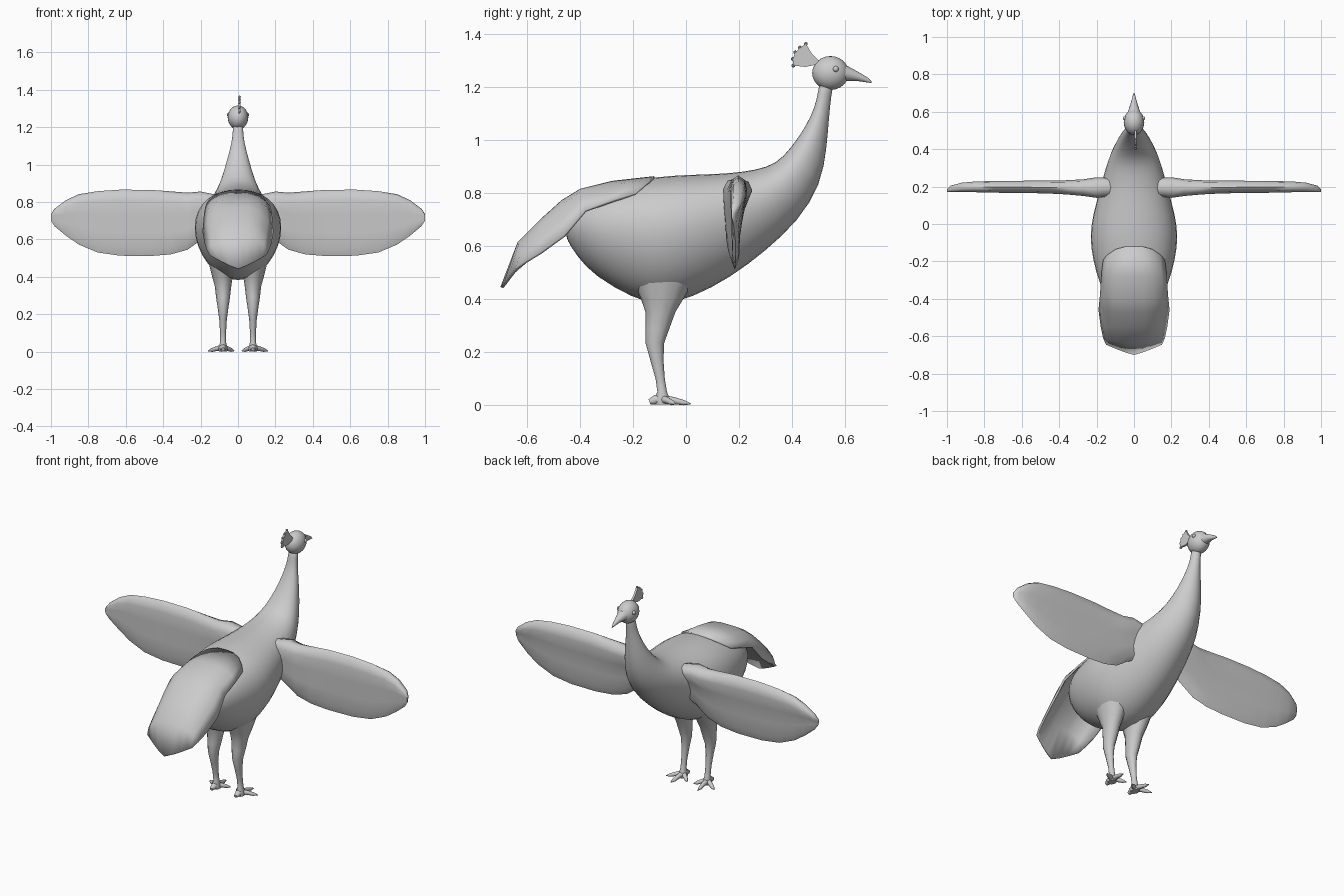
import bpy, bmesh, math
from mathutils import Vector

if "Cube" in bpy.data.objects:
    bpy.data.objects.remove(bpy.data.objects["Cube"])

grey = bpy.data.materials.new("plain grey")
grey.diffuse_color = (0.6, 0.6, 0.6, 1)
grey.use_nodes = True
grey.node_tree.nodes["Principled BSDF"].inputs["Base Color"].default_value = grey.diffuse_color


def finish(name, bm, mirror=False, subdiv=0, angle=50):
    bmesh.ops.recalc_face_normals(bm, faces=bm.faces)
    me = bpy.data.meshes.new(name)
    bm.to_mesh(me)
    bm.free()
    me.materials.append(grey)
    ob = bpy.data.objects.new(name, me)
    bpy.context.collection.objects.link(ob)
    if mirror:
        ob.modifiers.new("mirror", 'MIRROR').use_mirror_merge = False
    if subdiv:
        ob.modifiers.new("subdivision", 'SUBSURF').levels = subdiv
        ob.modifiers["subdivision"].render_levels = subdiv
    bpy.ops.object.select_all(action='DESELECT')
    ob.select_set(True)
    bpy.context.view_layer.objects.active = ob
    bpy.ops.object.shade_smooth_by_angle(angle=math.radians(angle))
    return ob


def skin(bm, rings):
    """Join point rings into a closed tube."""
    vs = [[bm.verts.new(p) for p in r] for r in rings]
    n = len(vs[0])
    for a, b in zip(vs, vs[1:]):
        for i in range(n):
            bm.faces.new((a[i], a[(i + 1) % n], b[(i + 1) % n], b[i]))
    bm.faces.new(vs[0])
    bm.faces.new(vs[-1])


def loft(name, rows, n=16, skew=0.0, **kw):
    """Rows: x centre, top/back y z, bottom/front y z, half width."""
    rings = []
    for x, ya, za, yb, zb, w in rows:
        ring = []
        for i in range(n):
            a = 2 * math.pi * i / n
            t = math.cos(a) + skew * math.sin(a) ** 2
            ring.append((x + w * math.sin(a), (ya + yb) / 2 + t * (ya - yb) / 2,
                         (za + zb) / 2 + t * (za - zb) / 2))
        rings.append(ring)
    bm = bmesh.new()
    skin(bm, rings)
    return finish(name, bm, **kw)


def tube(bm, pts, radii, n=8):
    """Tapering tube along a path."""
    pts = [Vector(p) for p in pts]
    rings = []
    for i, (p, r) in enumerate(zip(pts, radii)):
        d = pts[min(i + 1, len(pts) - 1)] - pts[max(i - 1, 0)]
        q = d.to_track_quat('Z', 'Y')
        rings.append([p + q @ Vector((r * math.cos(2 * math.pi * k / n),
                                      r * math.sin(2 * math.pi * k / n), 0)) for k in range(n)])
    skin(bm, rings)


# Body and neck in one skin
loft("body_and_neck", [
    (0, -.465, .69, -.455, .63, .05), (0, -.41, .77, -.41, .555, .13),
    (0, -.31, .82, -.345, .48, .19), (0, -.18, .855, -.20, .395, .225),
    (0, -.05, .87, -.10, .365, .243), (0, .07, .873, .02, .395, .225),
    (0, .17, .877, .17, .475, .19), (0, .26, .888, .30, .575, .162),
    (0, .34, .91, .425, .69, .13), (0, .395, .97, .512, .83, .09),
    (0, .455, 1.055, .532, .97, .06), (0, .488, 1.13, .54, 1.08, .036),
    (0, .497, 1.18, .548, 1.17, .027), (0, .505, 1.225, .56, 1.21, .03)],
    n=16, skew=.18, subdiv=1)

# Head
bm = bmesh.new()
bmesh.ops.create_uvsphere(bm, u_segments=20, v_segments=12, radius=1)
for v in bm.verts:
    v.co = Vector((v.co.x * .055, .545 + v.co.y * .069, 1.252 + v.co.z * .064))
finish("head", bm)

# Beak
loft("beak", [(0, .58, 1.292, .575, 1.215, .042), (0, .61, 1.278, .605, 1.222, .03),
              (0, .65, 1.256, .645, 1.222, .017), (0, .685, 1.235, .68, 1.217, .008),
              (0, .70, 1.22, .70, 1.214, .002)], n=12)

# Eyes
bm = bmesh.new()
bmesh.ops.create_uvsphere(bm, u_segments=12, v_segments=8, radius=.011)
bmesh.ops.translate(bm, verts=bm.verts, vec=(.049, .565, 1.267))
finish("eyes", bm, mirror=True)

# Crest: a thin fan with small beads on its rim
rim = [(.405, 1.28), (.403, 1.305), (.412, 1.33), (.43, 1.348), (.452, 1.362)]
fan = [(.50, 1.285)] + [(.45, 1.275)] + rim + [(.475, 1.325), (.505, 1.295)]
bm = bmesh.new()
skin(bm, [[(x, y, z) for y, z in fan] for x in (.002, .014)])
for y, z in rim:
    b = bmesh.ops.create_icosphere(bm, subdivisions=1, radius=.008)
    bmesh.ops.translate(bm, verts=b["verts"], vec=(.008, y, z))
finish("crest", bm, angle=30)

# Tail: arched sheet (centre y z, edge y z, half width, arch power)
tail = [(-.12, .863, -.19, .80, .165, 3), (-.28, .845, -.27, .775, .175, 3),
        (-.40, .815, -.38, .735, .182, 4), (-.47, .772, -.46, .64, .19, 4),
        (-.55, .70, -.55, .575, .178, 4), (-.635, .615, -.61, .54, .165, 4),
        (-.70, .445, -.645, .515, .15, 1.2)]
cols = (-1, -.85, -.6, -.3, 0, .3, .6, .85, 1)
bm = bmesh.new()
grid = []
for yc, zc, ye, ze, w, p in tail:
    grid.append([bm.verts.new((w * t, yc + (ye - yc) * abs(t) ** p,
                               zc + (ze - zc) * abs(t) ** p)) for t in cols])
for a, b in zip(grid, grid[1:]):
    for i in range(len(cols) - 1):
        bm.faces.new((a[i], a[i + 1], b[i + 1], b[i]))
ob = finish("tail", bm, angle=40)
mod = ob.modifiers.new("thickness", 'SOLIDIFY')
mod.thickness = .012
mod.offset = -1

# Wings: sections along x (x, top z, bottom z, y centre, half thickness)
wing = [(.12, .84, .64, .195, .05), (.20, .856, .595, .192, .058), (.27, .85, .545, .192, .047),
        (.36, .857, .52, .194, .04), (.47, .865, .511, .196, .036), (.63, .866, .513, .197, .034),
        (.75, .858, .53, .197, .033), (.85, .842, .572, .197, .03),
        (.92, .81, .62, .195, .026), (.98, .765, .67, .187, .018), (1.0, .735, .70, .178, .008)]
# Section outline: height fraction, depth in half thicknesses
section = [(1, 0), (.95, .75), (.82, 1), (.62, .6), (.35, .2), (.12, .1), (0, -.35),
           (.12, -.7), (.35, -.75), (.62, -.85), (.84, -.9), (.96, -.6)]
bm = bmesh.new()
skin(bm, [[(x, y + d * h, zb + f * (zt - zb)) for f, d in section] for x, zt, zb, y, h in wing])
finish("wings", bm, mirror=True, angle=60)

# Legs
loft("legs", [(.085, -.20, .47, .03, .47, .07), (.083, -.17, .40, -.01, .40, .055),
              (.08, -.153, .35, -.04, .35, .044), (.08, -.152, .29, -.062, .29, .037),
              (.08, -.153, .235, -.082, .235, .029), (.08, -.135, .17, -.085, .17, .02),
              (.08, -.115, .10, -.08, .10, .016), (.08, -.108, .05, -.072, .05, .016),
              (.08, -.12, .02, -.06, .02, .024), (.08, -.115, .002, -.06, .002, .022)],
     n=12, mirror=True)

# Feet: three forward toes and a short back toe
bm = bmesh.new()
for x, y in ((.02, -.04), (.09, .018), (.16, -.04)):
    s, e = Vector((.08, -.09, .022)), Vector((x, y, .004))
    tube(bm, [s, s.lerp(e, .4) + Vector((0, 0, .002)), s.lerp(e, .75), e],
         [.016, .013, .01, .002])
tube(bm, [(.08, -.085, .022), (.08, -.115, .02), (.08, -.138, .012)], [.02, .018, .01])
finish("feet", bm, mirror=True)
